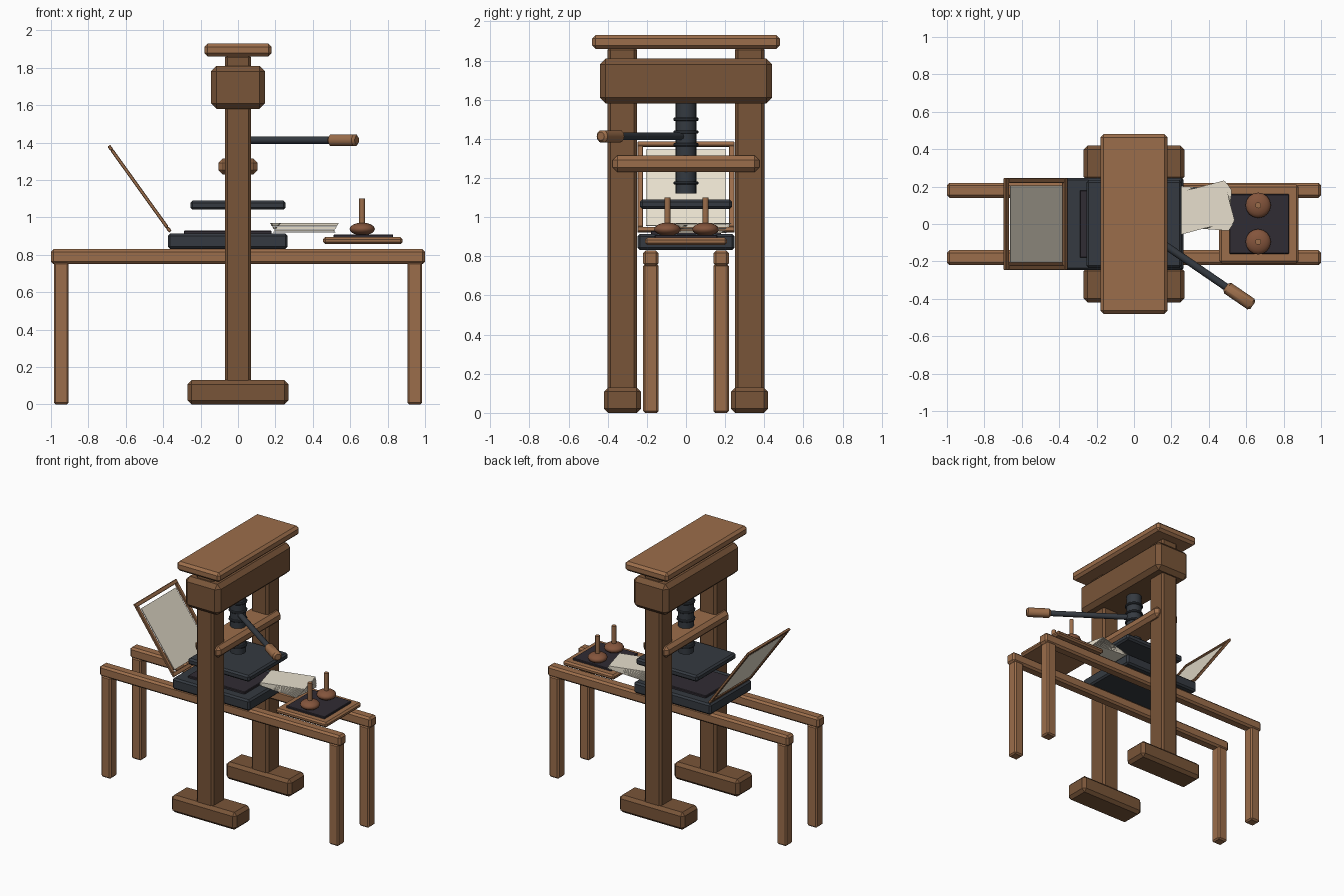
import bpy, math
from mathutils import Vector

if "Cube" in bpy.data.objects:
    bpy.data.objects.remove(bpy.data.objects["Cube"])


def material(name, rgb):
    m = bpy.data.materials.new(name)
    m.diffuse_color = (*rgb, 1)
    m.use_nodes = True
    m.node_tree.nodes["Principled BSDF"].inputs["Base Color"].default_value = m.diffuse_color
    return m


OAK = material("dark_oak", (0.19, 0.09, 0.04))
WOOD = material("light_wood", (0.33, 0.155, 0.07))
IRON = material("iron", (0.035, 0.042, 0.052))
INK = material("ink", (0.03, 0.025, 0.033))
PAPER = material("paper", (0.80, 0.74, 0.61))
LEATHER = material("leather", (0.23, 0.09, 0.045))


def finish(name, mat, bevel=0):
    o = bpy.context.object
    o.name = name
    o.data.materials.append(mat)
    if bevel:
        b = o.modifiers.new("bevel", "BEVEL")
        b.width, b.segments = bevel, 1
    return o


def box(name, mat, x, y, z, bevel=0.012):
    """Box from (min, max) ranges on each axis."""
    bpy.ops.mesh.primitive_cube_add(size=1, location=[(a + b) / 2 for a, b in (x, y, z)])
    o = bpy.context.object
    o.scale = [b - a for a, b in (x, y, z)]
    bpy.ops.object.transform_apply(location=False, rotation=False, scale=True)
    return finish(name, mat, bevel)


def rod(name, mat, p, q, r, bevel=0, sides=16):
    """Cylinder between two points."""
    p, q = Vector(p), Vector(q)
    d = q - p
    bpy.ops.mesh.primitive_cylinder_add(vertices=sides, radius=r, depth=d.length, location=(p + q) / 2,
                                        rotation=d.to_track_quat('Z', 'Y').to_euler())
    bpy.ops.object.shade_smooth_by_angle(angle=math.radians(35))
    return finish(name, mat, bevel)


# upright frame, rails and rail legs, mirrored front to back
for side, s in (("front", -1), ("back", 1)):
    def span(a, b):
        return tuple(sorted((s * a, s * b)))
    box(side + "_foot", OAK, (-0.27, 0.27), span(0.23, 0.42), (0, 0.13), 0.022)
    box(side + "_post", OAK, (-0.07, 0.07), span(0.25, 0.40), (0.05, 1.87), 0.015)
    box(side + "_rail", WOOD, (-1, 1), span(0.14, 0.22), (0.75, 0.83), 0.014)
    for end, e in (("left", -1), ("right", 1)):
        box(f"{side}_{end}_rail_leg", WOOD, tuple(sorted((e * 0.905, e * 0.985))),
            span(0.14, 0.22), (0, 0.76), 0.01)

# head, cap and lower cross beam
box("head_beam", OAK, (-0.145, 0.145), (-0.44, 0.44), (1.58, 1.81), 0.03)
box("cap", WOOD, (-0.18, 0.18), (-0.48, 0.48), (1.86, 1.93), 0.018)
box("cross_beam", WOOD, (-0.105, 0.105), (-0.375, 0.375), (1.23, 1.315), 0.024)

# screw with thread rings
rod("screw", IRON, (0, 0, 1.12), (0, 0, 1.60), 0.054)
for i in range(6):
    z = 1.175 + i * 0.065
    rod("screw_thread", IRON, (0, 0, z - 0.008), (0, 0, z + 0.008), 0.064, 0.004)

# lever and grip
a = math.radians(34.4)
along = Vector((math.cos(a), -math.sin(a), 0))
up = Vector((0, 0, 1.413))
rod("lever", IRON, up, up + along * 0.62, 0.02, sides=12)
rod("lever_grip", WOOD, up + along * 0.595, up + along * 0.77, 0.034, 0.012, 12)

# platen, bed and type forme
box("platen", IRON, (-0.255, 0.255), (-0.235, 0.235), (1.042, 1.09), 0.012)
box("bed", IRON, (-0.375, 0.265), (-0.247, 0.247), (0.832, 0.914), 0.012)
box("type_forme", INK, (-0.29, 0.18), (-0.18, 0.18), (0.905, 0.93), 0.004)

# hinged frame: built flat along local x, then tilted up about the hinge
L, W, B, T = 0.565, 0.247, 0.028, 0.009
parts = [
    box("tympan_bottom_bar", WOOD, (0, B), (-W, W), (-T, T), 0.003),
    box("tympan_top_bar", WOOD, (L - B, L), (-W, W), (-T, T), 0.003),
    box("tympan_front_bar", WOOD, (B, L - B), (-W, -W + B), (-T, T), 0.003),
    box("tympan_back_bar", WOOD, (B, L - B), (W - B, W), (-T, T), 0.003),
    box("tympan_sheet", PAPER, (0.04, L - 0.05), (-0.205, 0.205), (-0.003, 0.003), 0),
]
tilt = math.radians(180 + 54.4)
for o in parts:
    s = o.location.x
    o.rotation_euler.y = tilt
    o.location = (-0.362 + s * math.cos(tilt), o.location.y, 0.924 - s * math.sin(tilt))

# fanned stack of paper
N = 14
for i in range(N):
    z = 0.92 + i * 0.0037
    o = box("paper_sheet", PAPER, (0.195, 0.515), (-0.025, 0.195), (z, z + 0.003), 0)
    o.rotation_euler.z = math.radians(-4 + 19 * i / (N - 1))

# ink table with two ink balls
box("ink_table", WOOD, (0.455, 0.88), (-0.21, 0.21), (0.857, 0.895), 0.012)
box("ink_slab", INK, (0.51, 0.83), (-0.16, 0.16), (0.885, 0.909), 0.004)
for y in (-0.095, 0.10):
    bpy.ops.mesh.primitive_uv_sphere_add(segments=16, ring_count=8, radius=1, location=(0.664, y, 0.938))
    bpy.context.object.scale = (0.068, 0.068, 0.034)
    bpy.ops.object.shade_smooth_by_angle(angle=math.radians(35))
    finish("ink_ball", LEATHER)
    rod("ink_ball_handle", WOOD, (0.664, y, 0.95), (0.664, y, 1.10), 0.016, sides=12)
